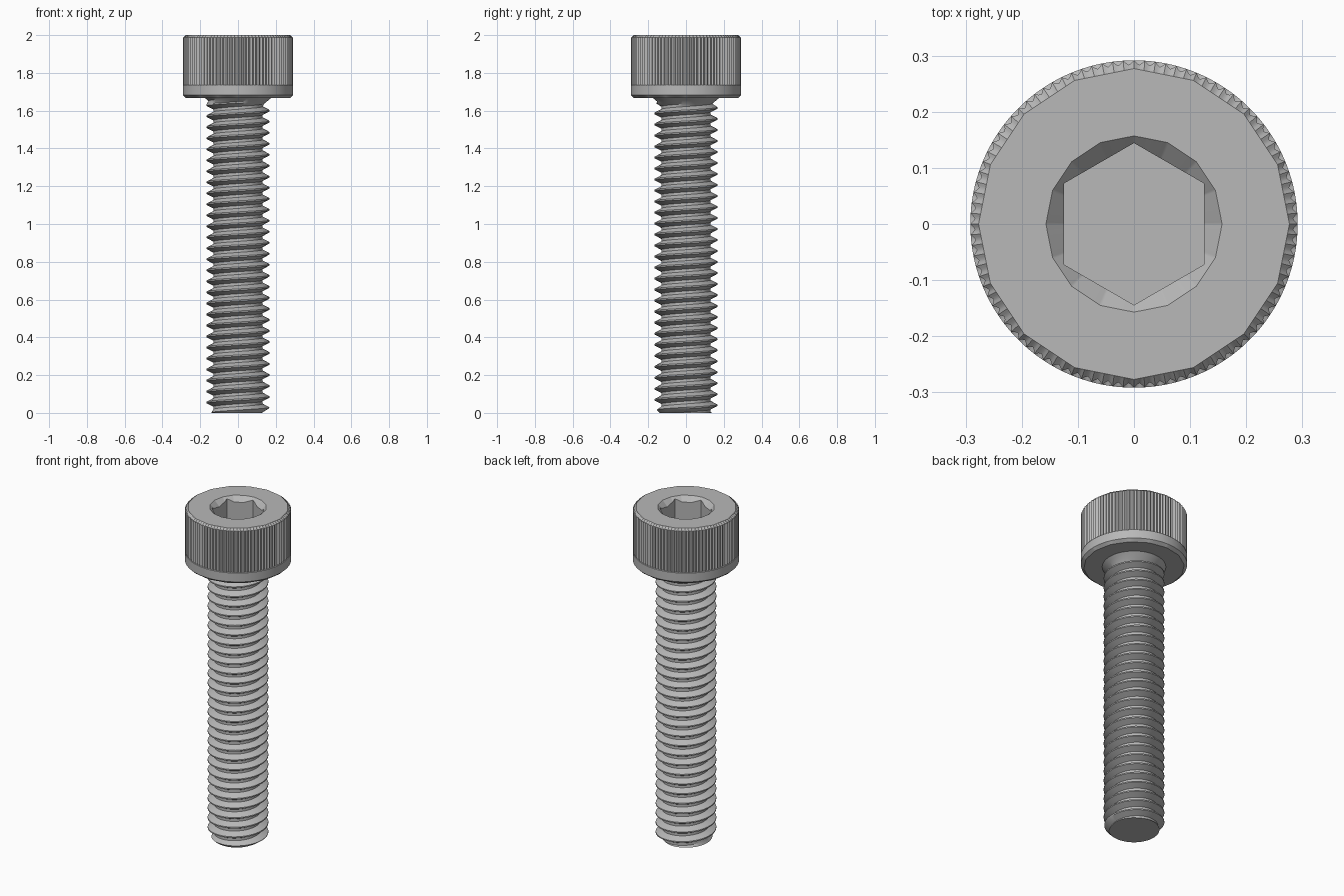
import bpy, bmesh
from math import pi, cos, sin

cube = bpy.data.objects.get("Cube")
if cube:
    bpy.data.objects.remove(cube, do_unlink=True)

steel = bpy.data.materials.new("grey_steel")
steel.use_nodes = True
grey = (0.48, 0.48, 0.48, 1)
steel.diffuse_color = grey
steel.node_tree.nodes["Principled BSDF"].inputs["Base Color"].default_value = grey


def finish(bm, name):
    bmesh.ops.remove_doubles(bm, verts=bm.verts, dist=1e-5)
    bmesh.ops.recalc_face_normals(bm, faces=bm.faces)
    mesh = bpy.data.meshes.new(name)
    bm.to_mesh(mesh)
    bm.free()
    obj = bpy.data.objects.new(name, mesh)
    bpy.context.collection.objects.link(obj)
    mesh.materials.append(steel)
    bpy.ops.object.select_all(action='DESELECT')
    obj.select_set(True)
    bpy.context.view_layer.objects.active = obj
    bpy.ops.object.shade_smooth_by_angle(angle=pi / 6)


# --- Head: rings lofted from the underside, over the rim, into the socket ---
TEETH = 96
STEPS = TEETH * 4
HEAD_R, HEAD_BASE = 0.2917, 1.667
GROOVE = (0, 0.005, 0.008, 0.005)


def polygon(radius, sides):
    """Radius of a regular polygon with a corner on the +y axis."""
    def at(i):
        a = (2 * pi * i / STEPS - pi / 2) % (2 * pi / sides)
        return radius * cos(pi / sides) / cos(a - pi / sides)
    return at


def circle(i):
    return HEAD_R


def knurl(i):
    return HEAD_R - GROOVE[i % 4]


def level(z):
    return lambda i: z


edge = polygon(0.277, 16)
mouth = polygon(0.157, 16)
hexagon = polygon(0.1443, 6)


def cone_depth(i):
    return 2 - (mouth(i) - hexagon(i))


layers = [
    (edge, level(HEAD_BASE)),
    (circle, level(HEAD_BASE + 0.015)),
    (circle, level(1.735)),
    (knurl, level(1.737)),
    (knurl, level(1.987)),
    (edge, level(2)),
    (mouth, level(2)),
    (hexagon, cone_depth),
    (hexagon, level(1.833)),
]

bm = bmesh.new()
rings = []
for radius, height in layers:
    ring = []
    for i in range(STEPS):
        a = 2 * pi * i / STEPS
        ring.append(bm.verts.new((radius(i) * cos(a), radius(i) * sin(a), height(i))))
    rings.append(ring)
for low, high in zip(rings, rings[1:]):
    for i in range(STEPS):
        j = (i + 1) % STEPS
        bm.faces.new((low[i], low[j], high[j], high[i]))
bm.faces.new(rings[0])
bm.faces.new(rings[-1])
finish(bm, "socket_head")

# --- Shaft: one right-handed helical strip trimmed flat at both ends ---
PITCH, SEGS = 0.0583, 48
CREST, ROOT = 0.1667, 0.131
PHASE = 0.026
TURNS = int(HEAD_BASE / PITCH) + 3
CORNERS = (-0.0625, 0.0625, 0.375, 0.625)


def thread_radius(z, a):
    """V thread with flat crest and root, end chamfer and neck flare."""
    f = ((z - PHASE) / PITCH - a / (2 * pi)) % 1
    f = min(f, 1 - f)
    t = min(1, max(0, (0.375 - f) / 0.3125))
    t *= min(1, max(0, (1.655 - z) / 0.02))
    r = ROOT + (CREST - ROOT) * t
    r = min(r, 0.14 + z)
    return max(r, 0.175 - 1.2 * (HEAD_BASE - z))


bm = bmesh.new()
columns = []
for s in range(SEGS + 1):
    a = 2 * pi * s / SEGS
    column = []
    for k in range(-2, TURNS):
        for c in CORNERS:
            z = PHASE + PITCH * (k + c + s / SEGS)
            z = min(HEAD_BASE, max(0, z))
            r = thread_radius(z, a)
            column.append(bm.verts.new((r * cos(a), r * sin(a), z)))
    columns.append(column)
for left, right in zip(columns, columns[1:]):
    for n in range(len(left) - 1):
        bm.faces.new((left[n], right[n], right[n + 1], left[n + 1]))
bmesh.ops.remove_doubles(bm, verts=bm.verts, dist=1e-5)
bmesh.ops.dissolve_degenerate(bm, dist=1e-5, edges=bm.edges)
bmesh.ops.holes_fill(bm, edges=[e for e in bm.edges if e.is_boundary], sides=0)
finish(bm, "threaded_shaft")
